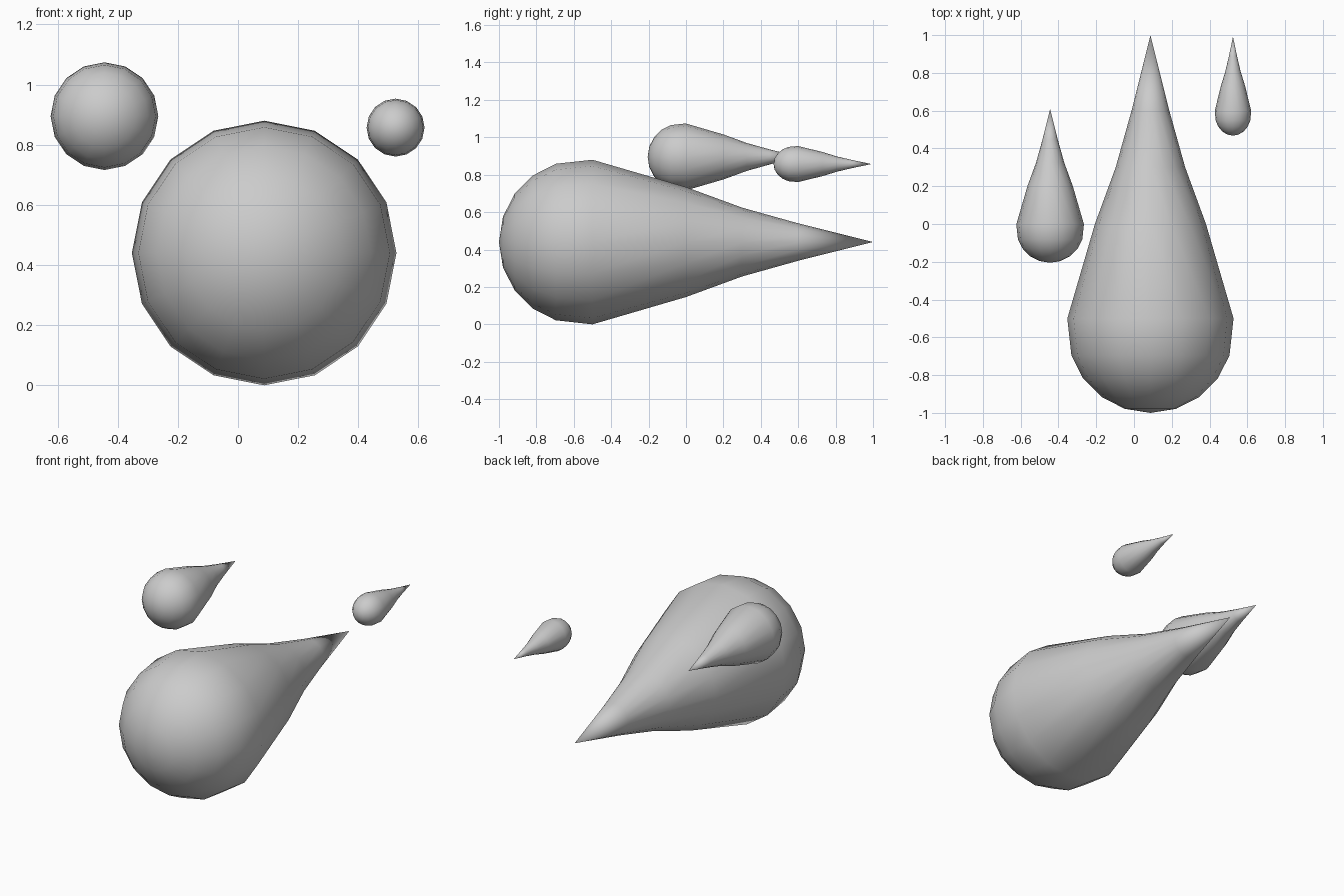
import bpy, bmesh
from math import sin, cos, radians, pi

if "Cube" in bpy.data.objects:
    bpy.data.objects.remove(bpy.data.objects["Cube"])

SIDES = 16

# Drop profile as (radius, y): rounded nose, stretched shoulder, concave tail
NOSE = [(0.44 * cos(radians(a)), -0.56 - 0.44 * sin(radians(a))) for a in (72, 54, 36, 18)]
TAIL = [(0.44, -0.5), (0.294, 0.0), (0.184, 0.3), (0.1, 0.6)]
PROFILE = NOSE + TAIL


def drop(name, location, radial, length):
    bm = bmesh.new()
    nose = bm.verts.new((0, -1, 0))
    tip = bm.verts.new((0, 1, 0))
    rings = []
    for r, y in PROFILE:
        angles = [2 * pi * i / SIDES for i in range(SIDES)]
        rings.append([bm.verts.new((r * cos(a), y, r * sin(a))) for a in angles])
    for i in range(SIDES):
        j = (i + 1) % SIDES
        bm.faces.new((nose, rings[0][i], rings[0][j]))
        for a, b in zip(rings, rings[1:]):
            bm.faces.new((a[i], b[i], b[j], a[j]))
        bm.faces.new((rings[-1][i], tip, rings[-1][j]))
    for v in bm.verts:
        v.co.x *= radial
        v.co.y *= length
        v.co.z *= radial
    bmesh.ops.recalc_face_normals(bm, faces=bm.faces[:])
    for f in bm.faces:
        f.smooth = True
    mesh = bpy.data.meshes.new(name)
    bm.to_mesh(mesh)
    bm.free()
    obj = bpy.data.objects.new(name, mesh)
    obj.location = location
    bpy.context.collection.objects.link(obj)


# Three drops, all pointing to the back
drop("large_drop", (0.087, 0, 0.44), 1.0, 1.0)
drop("medium_drop", (-0.444, 0.202, 0.895), 0.407, 0.407)
drop("small_drop", (0.524, 0.73, 0.857), 0.219, 0.262)
